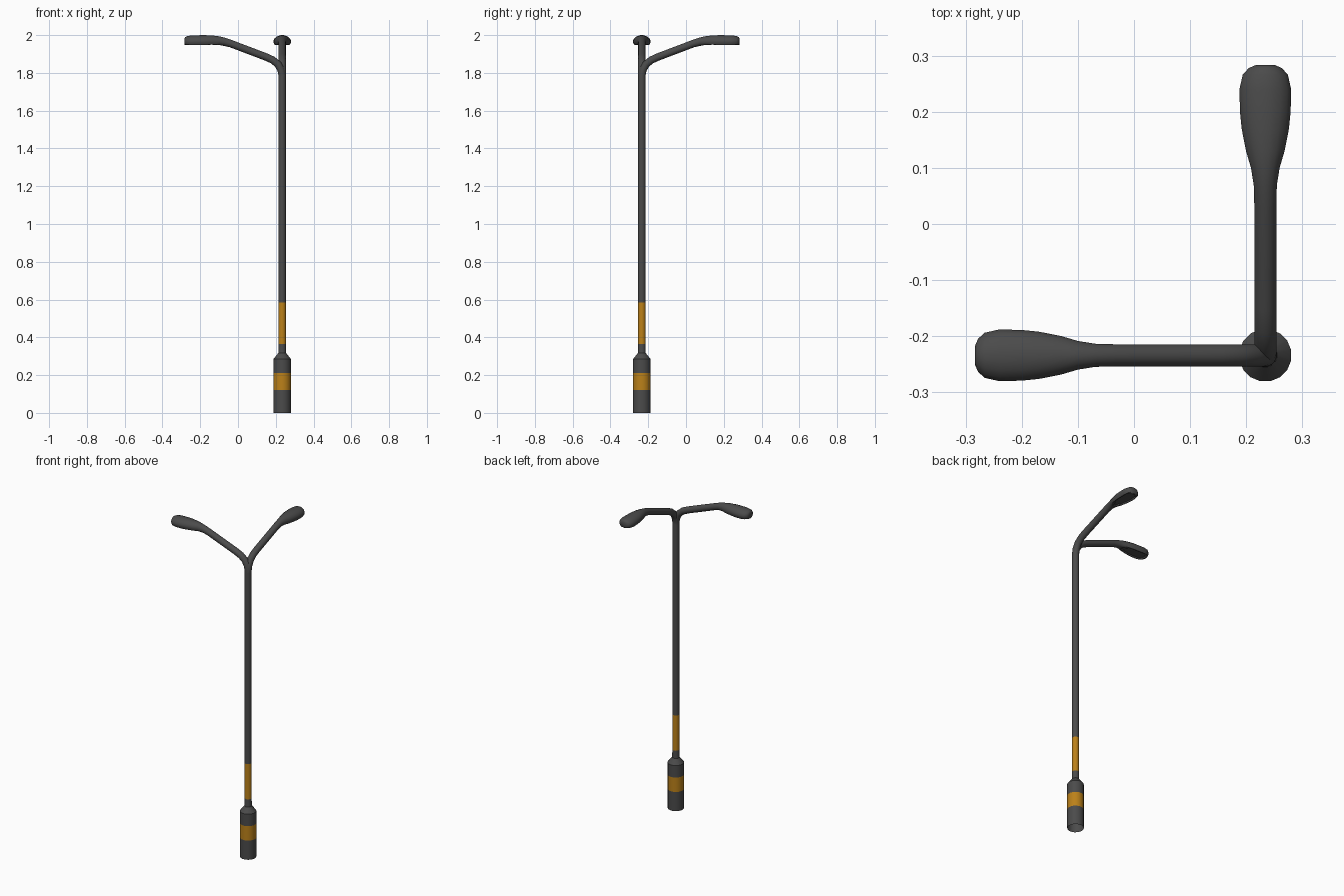
import bpy, bmesh, math
from mathutils import Vector

if "Cube" in bpy.data.objects:
    bpy.data.objects.remove(bpy.data.objects["Cube"])

CX, CY = 0.234, -0.234      # pole position
SIDES = 16


def material(name, rgb):
    m = bpy.data.materials.new(name)
    m.diffuse_color = (*rgb, 1)
    m.use_nodes = True
    m.node_tree.nodes["Principled BSDF"].inputs["Base Color"].default_value = m.diffuse_color
    return m


DARK = material("dark_metal", (0.07, 0.07, 0.07))
AMBER = material("amber_band", (0.5, 0.22, 0.01))


def finish(bm, name, mat, turn=0):
    bmesh.ops.recalc_face_normals(bm, faces=bm.faces)
    me = bpy.data.meshes.new(name)
    bm.to_mesh(me)
    bm.free()
    me.materials.append(mat)
    ob = bpy.data.objects.new(name, me)
    bpy.context.collection.objects.link(ob)
    ob.location = (CX, CY, 0)
    ob.rotation_euler.z = turn
    bpy.ops.object.select_all(action='DESELECT')
    ob.select_set(True)
    bpy.context.view_layer.objects.active = ob
    bpy.ops.object.shade_smooth_by_angle(angle=math.radians(35))
    return ob


def skin(bm, rings):
    for a, b in zip(rings, rings[1:]):
        for k in range(SIDES):
            n = (k + 1) % SIDES
            bm.faces.new((a[k], a[n], b[n], b[k]))


def angles():
    return [(k + 0.5) * math.tau / SIDES for k in range(SIDES)]


def turned(name, profile, mat):
    bm = bmesh.new()
    skin(bm, [[bm.verts.new((r * math.cos(a), r * math.sin(a), z)) for a in angles()]
              for r, z in profile])
    finish(bm, name, mat)


# Base and pole, split at the amber bands
turned("base_lower", [(0.047, 0), (0.047, 0.12)], DARK)
turned("base_band", [(0.047, 0.12), (0.047, 0.21)], AMBER)
turned("base_upper", [(0.047, 0.21), (0.047, 0.285), (0.021, 0.317), (0.02, 0.365)], DARK)
turned("pole_band", [(0.02, 0.365), (0.02, 0.585)], AMBER)
turned("pole", [(0.02, 0.585), (0.02, 1.78)], DARK)

# Arm stations: reach, height, half width, half height
ARM = [(0, 1.76, .02, .02), (0, 1.785, .02, .02), (0.006, 1.815, .02, .02),
       (0.022, 1.845, .02, .02), (0.05, 1.868, .02, .02), (0.085, 1.884, .02, .02),
       (0.27, 1.954, .02, .02), (0.304, 1.964, .021, .022)]
# Lamp head stations, with a flattened underside
HEAD = [(0.334, 1.967, .026, .027), (0.364, 1.967, .035, .031), (0.404, 1.967, .043, .033),
        (0.434, 1.966, .046, .034), (0.474, 1.966, .047, .033), (0.5, 1.966, .041, .030),
        (0.512, 1.966, .030, .025), (0.517, 1.966, .018, .018)]


def lamp_arm(name, turn):
    bm = bmesh.new()
    stations = ARM + HEAD
    rings = []
    for i, (y, z, w, h) in enumerate(stations):
        head = i >= len(ARM)
        p, q = stations[max(i - 1, 0)], stations[min(i + 1, len(stations) - 1)]
        t = Vector((0, q[0] - p[0], q[1] - p[1])).normalized()
        up = Vector((0, 0, 1)) if head else Vector((0, -t.z, t.y))
        ring = []
        for a in angles():
            v = h * math.sin(a)
            if head:
                v = max(v, -0.019)
            ring.append(bm.verts.new(Vector((w * math.cos(a), y, z)) + up * v))
        rings.append(ring)
    skin(bm, rings)
    bm.faces.new(rings[-1])
    bmesh.ops.recalc_face_normals(bm, faces=bm.faces)
    # Recessed light opening
    under = [f for f in bm.faces if f.normal.z < -0.97 and f.calc_center_median().y > 0.335]
    bmesh.ops.inset_region(bm, faces=under, thickness=0.005, depth=0)
    bmesh.ops.inset_region(bm, faces=under, thickness=0.001, depth=-0.008)
    finish(bm, name, DARK, turn)


lamp_arm("back_lamp_arm", 0)
lamp_arm("left_lamp_arm", math.pi / 2)
